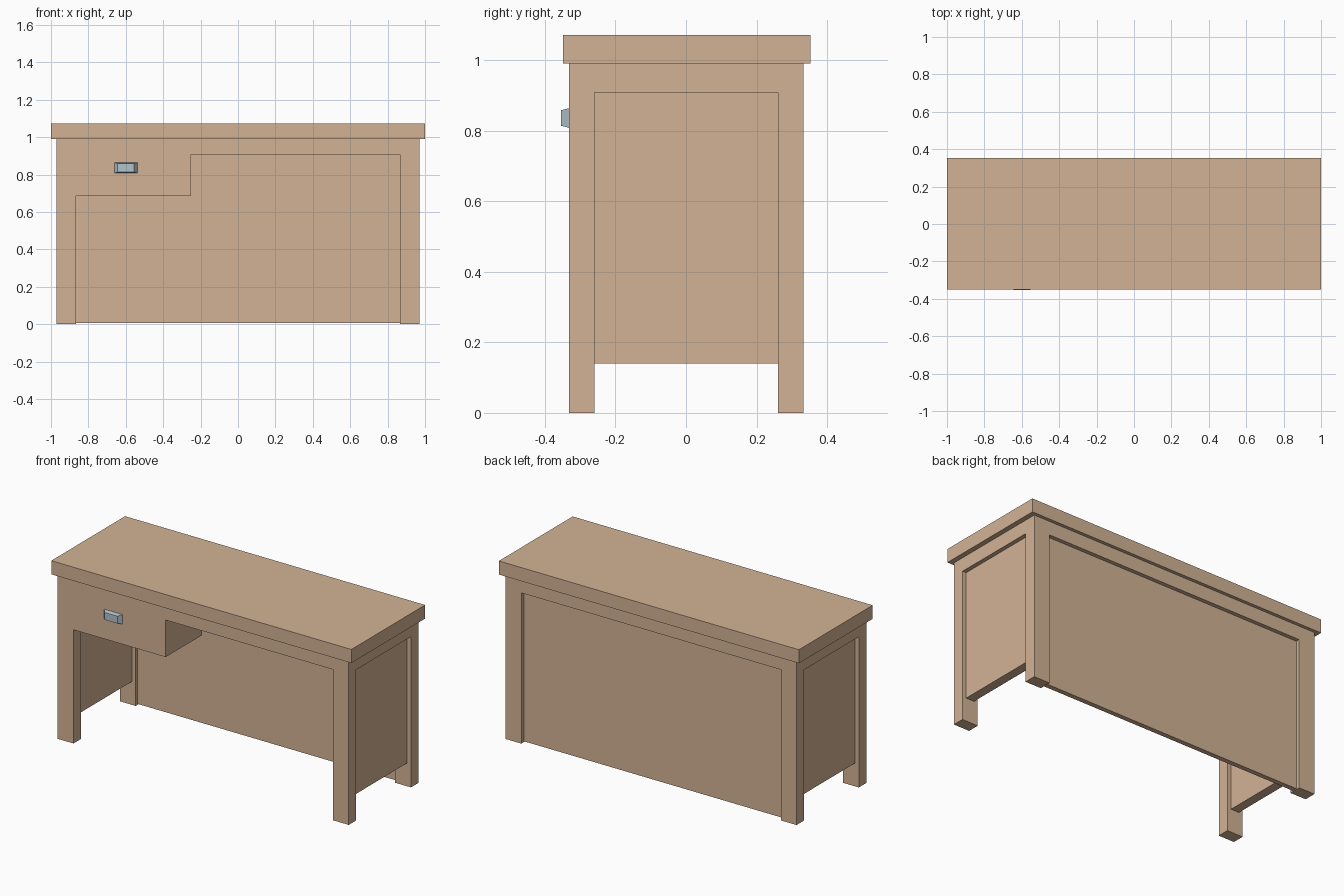
import bpy, bmesh

if "Cube" in bpy.data.objects:
    bpy.data.objects.remove(bpy.data.objects["Cube"])


def material(name, color):
    m = bpy.data.materials.new(name)
    m.diffuse_color = (*color, 1)
    m.use_nodes = True
    m.node_tree.nodes["Principled BSDF"].inputs["Base Color"].default_value = m.diffuse_color
    return m


WOOD = material("wood", (0.65, 0.45, 0.30))
METAL = material("metal", (0.45, 0.55, 0.59))


def box(name, x, y, z, mat=WOOD, taper=None):
    """Box from (min, max) ranges; taper = (dx, dz) shrinks the front (-y) face."""
    lo, hi = zip(x, y, z)
    bm = bmesh.new()
    bmesh.ops.create_cube(bm, size=1)
    for v in bm.verts:
        s = [1 if c > 0 else -1 for c in v.co]
        v.co = [hi[i] if s[i] > 0 else lo[i] for i in range(3)]
        if taper and s[1] < 0:
            v.co.x -= s[0] * taper[0]
            v.co.z -= s[2] * taper[1]
    me = bpy.data.meshes.new(name)
    bm.to_mesh(me)
    bm.free()
    me.materials.append(mat)
    ob = bpy.data.objects.new(name, me)
    bpy.context.collection.objects.link(ob)
    return ob


def span(a, b, sign):
    return tuple(sorted((a * sign, b * sign)))


X0, X1 = 0.97, 0.865          # leg outer and inner x
FRONT, FRONT_IN = -0.331, -0.26
BACK_IN, BACK = 0.261, 0.333
RAIL, TOP = 0.908, 0.99       # rail bottom, underside of top

# Table top
box("table_top", (-1, 1), (-0.349, 0.353), (TOP, 1.072))

# Legs, end rails and end panels on both sides
for sign, side in ((-1, "left"), (1, "right")):
    lx = span(X1, X0, sign)
    box(f"front_leg_{side}", lx, (FRONT, FRONT_IN), (0, TOP))
    box(f"back_leg_{side}", lx, (BACK_IN, BACK), (0, TOP))
    box(f"end_rail_{side}", lx, (FRONT_IN, BACK_IN), (RAIL, TOP))
    box(f"end_panel_{side}", span(0.89, 0.945, sign), (FRONT_IN, BACK_IN), (0.14, RAIL))

# Long rails and the back panel
box("front_rail", (-0.25, X1), (FRONT, FRONT_IN), (RAIL, TOP))
box("back_rail", (-X1, X1), (BACK_IN, BACK), (RAIL, TOP))
box("back_panel", (-X1, X1), (0.28, 0.309), (0.005, RAIL))

# Drawer, flush with the front legs
box("drawer", (-X1, -0.25), (FRONT, 0.015), (0.685, TOP))

# Tapered drawer pull
box("drawer_handle", (-0.66, -0.538), (-0.354, FRONT), (0.808, 0.864), METAL, (0.017, 0.006))
